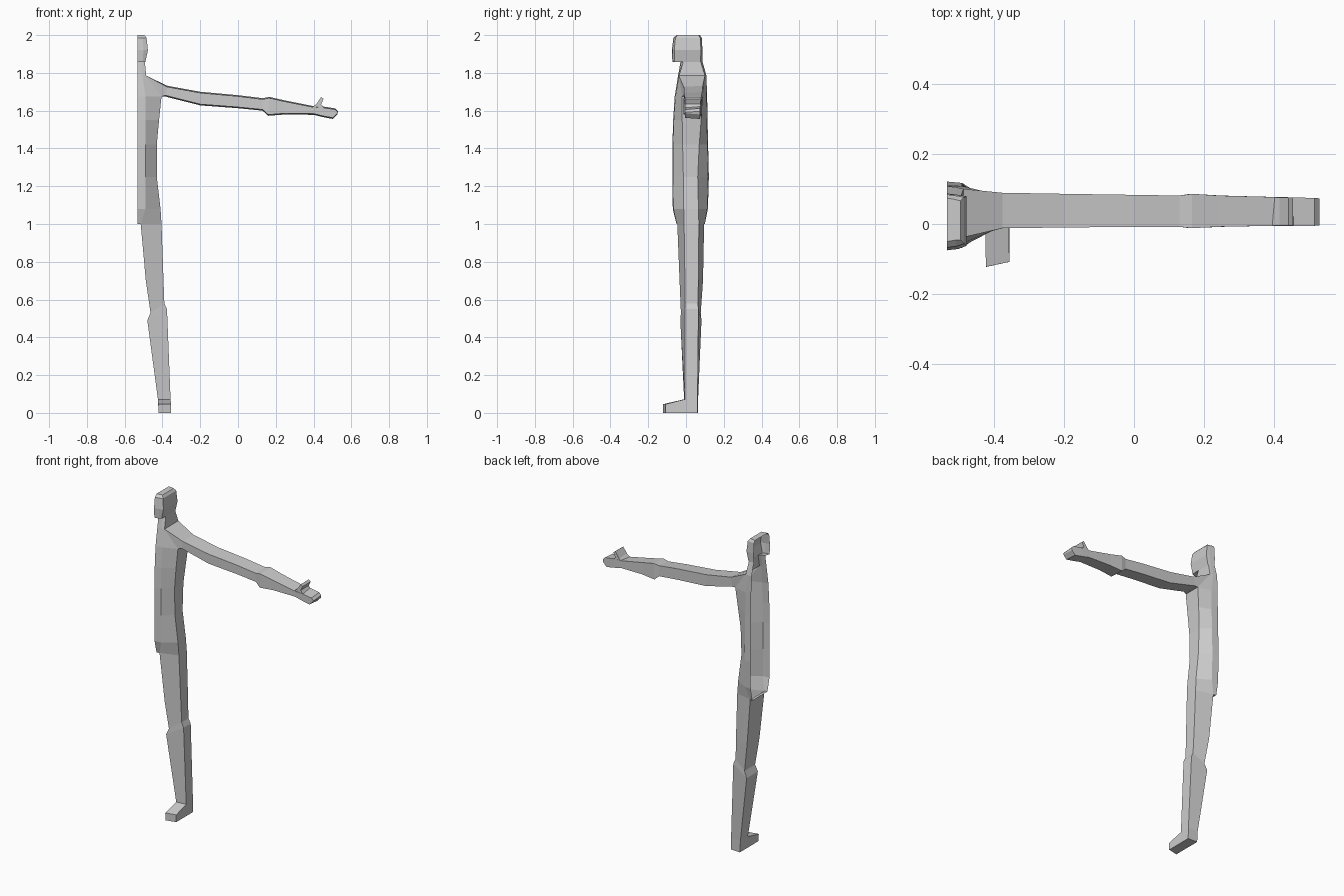
import bpy, bmesh

CUT = -0.533  # open mid plane of the half figure


def loft(name, rings, closed=True, skip=(), cap_start=False, cap_end=False, extra=()):
    """Skin a list of equal-length rings; skip holds (ring, side) faces left open."""
    bm = bmesh.new()
    vs = [[bm.verts.new(p) for p in r] for r in rings]
    n = len(rings[0])
    for i in range(len(rings) - 1):
        for j in range(n if closed else n - 1):
            if (i, j) not in skip:
                k = (j + 1) % n
                bm.faces.new((vs[i][j], vs[i][k], vs[i + 1][k], vs[i + 1][j]))
    if cap_start:
        bm.faces.new(vs[0])
    if cap_end:
        bm.faces.new(vs[-1])
    for f in extra:
        bm.faces.new([vs[i][j] for i, j in f])
    bmesh.ops.recalc_face_normals(bm, faces=bm.faces)
    me = bpy.data.meshes.new(name)
    bm.to_mesh(me)
    bm.free()
    ob = bpy.data.objects.new(name, me)
    bpy.context.collection.objects.link(ob)
    return ob


def half_ring(z, yf, yb, xm, xs, sf, sb):
    """Open half section: centre front, mid front, side front, side back, mid back, centre back."""
    return [(CUT, yf, z), (xm, yf + .004, z), (xs, sf, z),
            (xs, sb, z), (xm, yb - .004, z), (CUT, yb, z)]


# torso, neck and head (side opening at the armhole)
body = [half_ring(*r) for r in [
    (1.00, -.050, .100, -.515, -.405, -.010, .068),
    (1.08, -.070, .116, -.490, -.410, -.012, .066),
    (1.25, -.072, .121, -.490, -.430, -.014, .062),
    (1.42, -.072, .117, -.490, -.430, -.018, .070),
    (1.55, -.068, .114, -.490, -.418, -.020, .080),
    (1.675, -.060, .112, -.490, -.405, -.020, .088),
    (1.785, -.042, .108, -.505, -.486, -.038, .100),
    (1.865, -.028, .086, -.510, -.494, -.012, .076),
    (1.858, -.072, .086, -.505, -.490, -.060, .077),
    (1.92, -.075, .087, -.500, -.477, -.062, .079),
    (1.985, -.067, .084, -.505, -.484, -.056, .076),
    (2.00, -.050, .074, -.510, -.495, -.045, .066)]]
loft("torso_and_head", body, closed=False, skip={(5, 2)}, cap_end=True,
     extra=[[(0, 0), (0, 1), (0, 4), (0, 5)]])


# arm and hand: top front, top back, bottom back, bottom front
def arm_ring(xt, zt, xb, zb, yf, yb):
    return [(xt, yf, zt - .006), (xt, yb, zt), (xb, yb, zb), (xb, yf, zb + .006)]


shoulder = [body[6][2], body[6][3], body[5][3], body[5][2]]
loft("arm_and_hand", [shoulder] + [arm_ring(*r) for r in [
    (-.375, 1.732, -.385, 1.675, -.012, .089),
    (-.20, 1.700, -.20, 1.628, -.010, .086),
    (.00, 1.682, .00, 1.613, -.008, .083),
    (.13, 1.666, .13, 1.600, -.008, .081),
    (.165, 1.673, .16, 1.573, -.012, .086),
    (.24, 1.656, .25, 1.580, -.008, .081),
    (.395, 1.625, .40, 1.578, -.005, .077),
    (.45, 1.622, .45, 1.566, -.005, .076),
    (.515, 1.612, .503, 1.556, -.005, .074),
    (.529, 1.597, .526, 1.580, -.004, .073)]], cap_end=True)

# thumb: profile in x-z extruded across the hand
thumb = [(.395, 1.620), (.415, 1.635), (.440, 1.672), (.453, 1.662),
         (.440, 1.634), (.455, 1.616)]
loft("thumb", [[(x, y, z) for x, z in thumb] for y in (-.004, .076)],
     cap_start=True, cap_end=True)


# leg: inner front, outer front, outer back, inner back
def leg_ring(xi, zi, xo, zo, fi, fo, bo, bi):
    return [(xi, fi, zi), (xo, fo, zo), (xo, bo, zo), (xi, bi, zi)]


ankle = leg_ring(-.424, .072, -.357, .072, -.010, -.006, .061, .064)
loft("leg", [[body[0][j] for j in (1, 2, 3, 4)],
             leg_ring(-.488, .70, -.395, .72, -.034, -.006, .066, .090),
             leg_ring(-.463, .53, -.390, .58, -.027, -.004, .063, .078),
             leg_ring(-.480, .49, -.376, .55, -.030, -.005, .066, .082),
             ankle])

# foot: heel block and toe wedge
heel = [(-.420, -.010, 0), (-.355, -.006, 0), (-.355, .061, 0), (-.420, .064, 0)]
loft("heel", [ankle, heel], skip={(0, 0)}, cap_end=True)
toe = [(-.422, -.122, .046), (-.355, -.108, .046), (-.355, -.108, 0), (-.420, -.122, 0)]
loft("toes", [[ankle[0], ankle[1], heel[1], heel[0]], toe], cap_end=True)
